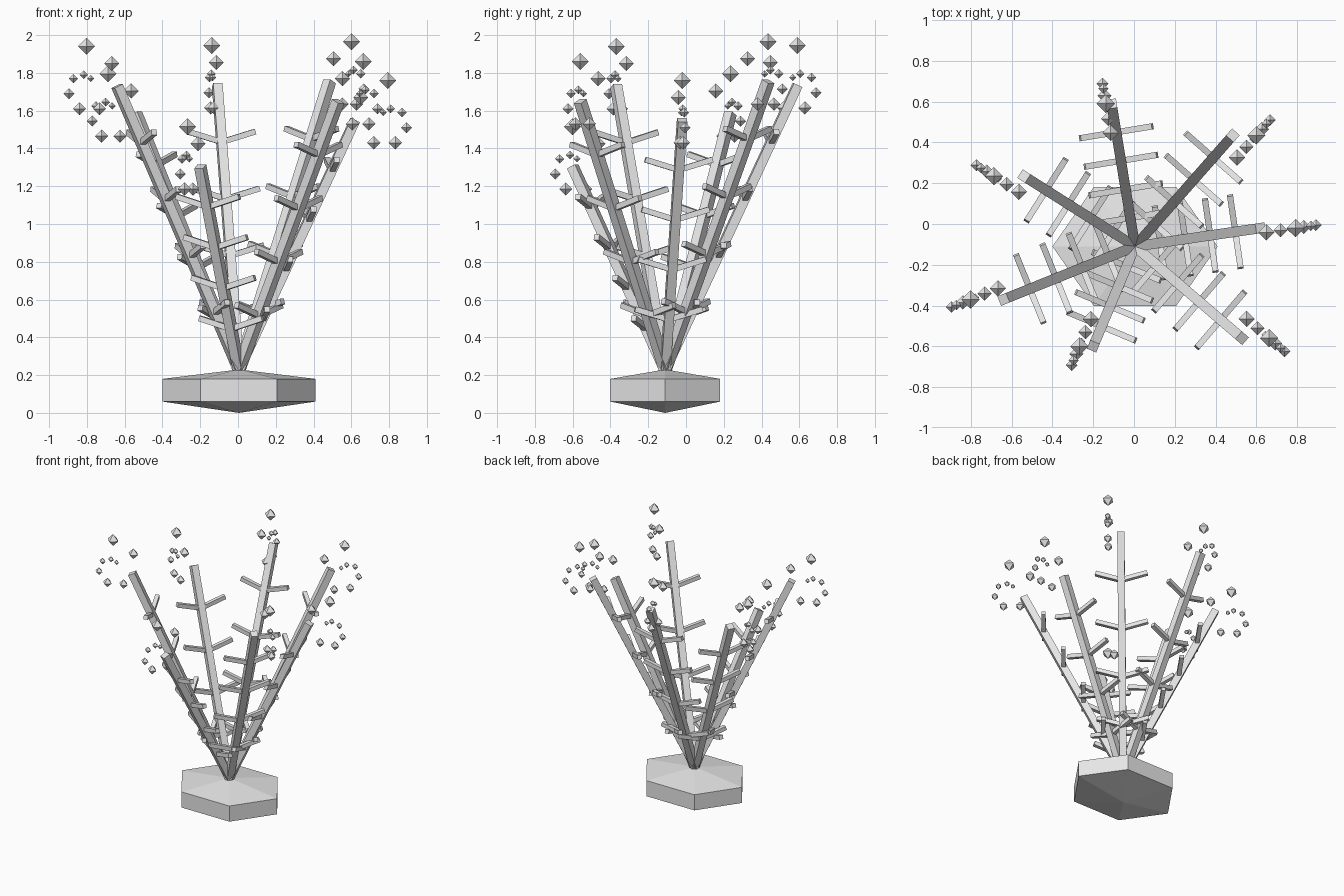
import bpy, bmesh
from mathutils import Vector, Matrix

cube = bpy.data.objects.get("Cube")
if cube:
    bpy.data.objects.remove(cube, do_unlink=True)

grey = bpy.data.materials.new("plain_grey")
grey.use_nodes = True
grey.diffuse_color = (0.8, 0.8, 0.8, 1)
grey.node_tree.nodes["Principled BSDF"].inputs["Base Color"].default_value = (0.8, 0.8, 0.8, 1)

ROOT = Vector((0.005, -0.11, 0.23))
UP = Vector((0, 0, 1))


def finish(bm, name):
    bmesh.ops.recalc_face_normals(bm, faces=bm.faces)
    mesh = bpy.data.meshes.new(name)
    bm.to_mesh(mesh)
    bm.free()
    mesh.materials.append(grey)
    obj = bpy.data.objects.new(name, mesh)
    bpy.context.collection.objects.link(obj)


def add_bar(bm, start, end, side, width):
    """Square bar between two points, with one pair of faces facing side."""
    axis = (end - start).normalized()
    depth = axis.cross(side).normalized()
    frame = Matrix((side * width, depth * width, end - start)).transposed().to_4x4()
    frame.translation = (start + end) / 2
    bmesh.ops.create_cube(bm, size=1, matrix=frame)


# Base: hexagonal slab with a shallow point above and below
bm = bmesh.new()
squash = Matrix.Translation((ROOT.x, ROOT.y, 0)) @ Matrix.Diagonal((1, 0.83, 1, 1))
for low, high, r_low, r_high in ((0, 0.06, 0, 0.405), (0.06, 0.18, 0.405, 0.405),
                                 (0.18, 0.23, 0.405, 0)):
    bmesh.ops.create_cone(bm, segments=6, radius1=r_low, radius2=r_high,
                          depth=high - low, cap_ends=False,
                          matrix=squash @ Matrix.Translation((0, 0, (low + high) / 2))
                          @ Matrix.Rotation(0.5235988, 4, "Z"))
bmesh.ops.remove_doubles(bm, verts=bm.verts, dist=0.001)
# turn the hexagon so that two corners lie on the x axis
if max(v.co.x for v in bm.verts) < 0.39:
    bmesh.ops.transform(bm, verts=bm.verts, matrix=squash
                        @ Matrix.Rotation(0.5235988, 4, "Z") @ squash.inverted())
finish(bm, "base")

# Stem tips, and the spray of crystals: outward offset, height offset, radius
tips = ((-0.11, 0.59, 1.735), (0.485, 0.435, 1.755), (0.62, -0.02, 1.55),
        (0.53, -0.56, 1.65), (-0.2, -0.6, 1.305), (-0.64, -0.37, 1.73),
        (-0.54, 0.235, 1.585))
spray = ((0.175, 0.21, 0.045), (0.03, 0.12, 0.04), (0.25, 0.04, 0.025),
         (0.275, -0.04, 0.029), (0.215, -0.12, 0.035), (0.1, -0.12, 0.035),
         (0.19, 0.06, 0.023), (0.15, 0.04, 0.019))

stems, branches, crystals = bmesh.new(), bmesh.new(), bmesh.new()
for tip in map(Vector, tips):
    outward = tip - ROOT
    outward.z = 0
    outward.normalize()
    tangent = UP.cross(outward)
    add_bar(stems, ROOT, tip, tangent, 0.05)

    # Four V-shaped pairs of side branches
    for step in range(1, 5):
        joint = ROOT.lerp(tip, step / 5)
        for sign in (-1, 1):
            add_bar(branches, joint, joint + tangent * sign * 0.18 + UP * 0.055,
                    outward, 0.03)

    # Octahedral crystals fanned around the tip
    centre = tip - Vector((0, 0.175 * outward.y, 0))
    for out, rise, radius in spray:
        place = Matrix.Translation(centre + outward * out + UP * rise)
        for sign in (-1, 1):
            bmesh.ops.create_cone(crystals, segments=4, cap_ends=False, depth=radius,
                                  radius1=radius if sign > 0 else 0,
                                  radius2=0 if sign > 0 else radius,
                                  matrix=place @ Matrix.Translation((0, 0, sign * radius / 2)))
bmesh.ops.remove_doubles(crystals, verts=crystals.verts, dist=0.0005)
finish(stems, "stems")
finish(branches, "side_branches")
finish(crystals, "crystals")
